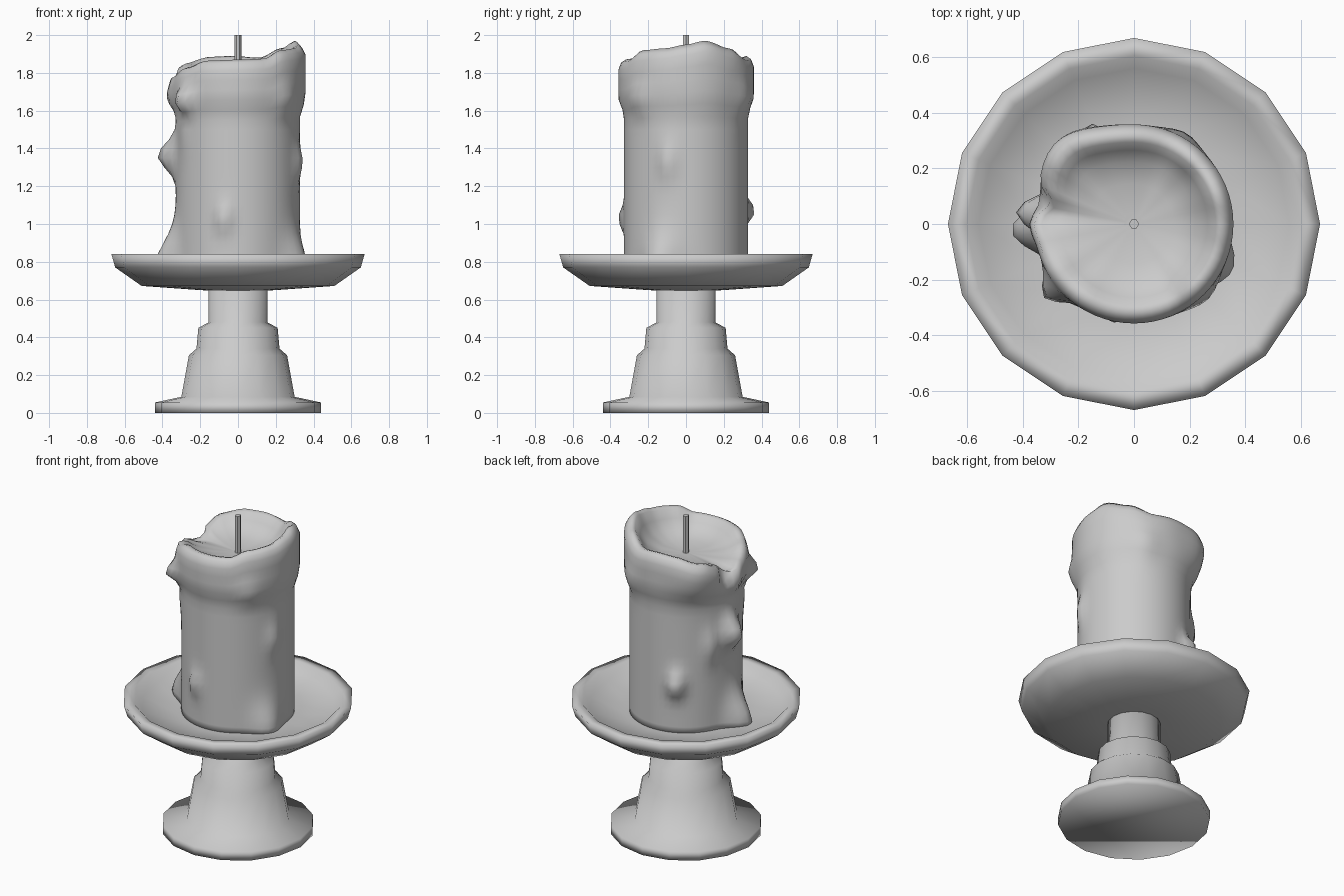
import bpy, bmesh
from math import sin, cos, pi, exp, radians, degrees

if "Cube" in bpy.data.objects:
    bpy.data.objects.remove(bpy.data.objects["Cube"])


def finish(bm, name, angle):
    bmesh.ops.recalc_face_normals(bm, faces=bm.faces)
    me = bpy.data.meshes.new(name)
    bm.to_mesh(me)
    bm.free()
    ob = bpy.data.objects.new(name, me)
    bpy.context.collection.objects.link(ob)
    bpy.ops.object.select_all(action='DESELECT')
    ob.select_set(True)
    bpy.context.view_layer.objects.active = ob
    bpy.ops.object.shade_smooth_by_angle(angle=radians(angle))
    return ob


def skin(name, rows, n, point, angle):
    """Skin rings of n points; point(row, a) gives radius and height."""
    bm = bmesh.new()
    rings = []
    for row in rows:
        ring = []
        for i in range(n):
            a = 2 * pi * i / n
            r, z = point(row, a)
            ring.append(bm.verts.new((r * cos(a), r * sin(a), z)))
        rings.append(ring)
    for lo, hi in zip(rings, rings[1:]):
        for i in range(n):
            j = (i + 1) % n
            bm.faces.new((lo[i], lo[j], hi[j], hi[i]))
    bm.faces.new(rings[0][::-1])
    bm.faces.new(rings[-1])
    return finish(bm, name, angle)


# Turned stand with stepped stem
stem = [(0.44, 0), (0.44, 0.055), (0.30, 0.085), (0.26, 0.305), (0.22, 0.34),
        (0.21, 0.45), (0.155, 0.48), (0.155, 0.67)]
skin("stand", stem, 16, lambda p, a: p, 180)

# Shallow dish with a rolled rim
dish = [(0.10, 0.645), (0.20, 0.65), (0.51, 0.672), (0.65, 0.77), (0.67, 0.84),
        (0.605, 0.838), (0.56, 0.79), (0.36, 0.765), (0.10, 0.75)]
skin("dish", dish, 16, lambda p, a: p, 180)

# Candle rim height by angle in degrees
RIM = [(0, 1.95), (18, 1.97), (45, 1.93), (70, 1.88), (95, 1.89), (115, 1.885),
       (140, 1.85), (158, 1.80), (173, 1.74), (190, 1.78), (215, 1.83), (240, 1.865),
       (270, 1.87), (295, 1.875), (315, 1.92), (340, 1.93), (360, 1.95)]

# Wax runs: angle, height, angular width, half-length, bulge
DRIPS = [(174, 1.36, 10, 0.09, 0.10), (180, 1.68, 9, 0.08, 0.02),
         (219, 1.65, 9, 0.06, 0.07), (212, 1.48, 9, 0.10, 0.01),
         (183, 0.78, 13, 0.17, 0.115), (335, 0.78, 16, 0.15, 0.065),
         (343, 1.33, 8, 0.09, 0.03), (115, 1.07, 8, 0.07, 0.075),
         (257, 1.03, 7, 0.07, 0.04), (60, 1.66, 12, 0.09, 0.02),
         (315, 1.66, 12, 0.07, 0.025), (150, 1.30, 7, 0.10, 0.035),
         (133, 1.78, 22, 0.14, 0.05), (168, 1.78, 7, 0.08, -0.10)]


def rim(a):
    d = degrees(a) % 360
    for (a0, z0), (a1, z1) in zip(RIM, RIM[1:]):
        if d <= a1:
            t = (d - a0) / (a1 - a0)
            return z0 + (z1 - z0) * t * t * (3 - 2 * t)


def wall(z, a):
    # plain cylinder, swollen collar near the top, then the wax runs
    t = min(max((z - 1.57) / 0.10, 0), 1)
    r = 0.328 + 0.030 * t * t * (3 - 2 * t)
    for da, dz, wa, wz, h in DRIPS:
        diff = (degrees(a) - da + 180) % 360 - 180
        r += h * exp(-(diff / wa) ** 2 - ((z - dz) / wz) ** 2)
    return r


def wax(row, a):
    kind, u, v = row
    h = rim(a)
    if kind == "wall":
        z = u if u < 1.5 else 1.5 + (u - 1.5) / 0.3 * (h - 0.055 - 1.5)
        return wall(z, a), z
    top = wall(h - 0.055, a)
    return top * u, 1.765 + (h - 1.765) * v


# Candle wall, rolled lip and melted pool
rows = [("wall", 0.75 + 0.05 * i, 0) for i in range(22)]
rows += [("lip", 0.96, 0.86), ("lip", 0.89, 1.0), ("lip", 0.82, 0.93),
         ("lip", 0.74, 0.62), ("lip", 0.62, 0.30), ("lip", 0.4, 0.08), ("lip", 0.1, 0.0)]
skin("candle", rows, 64, wax, 180)

# Wick
skin("wick", [(0.018, 1.74), (0.018, 2.0)], 6, lambda p, a: p, 30)
